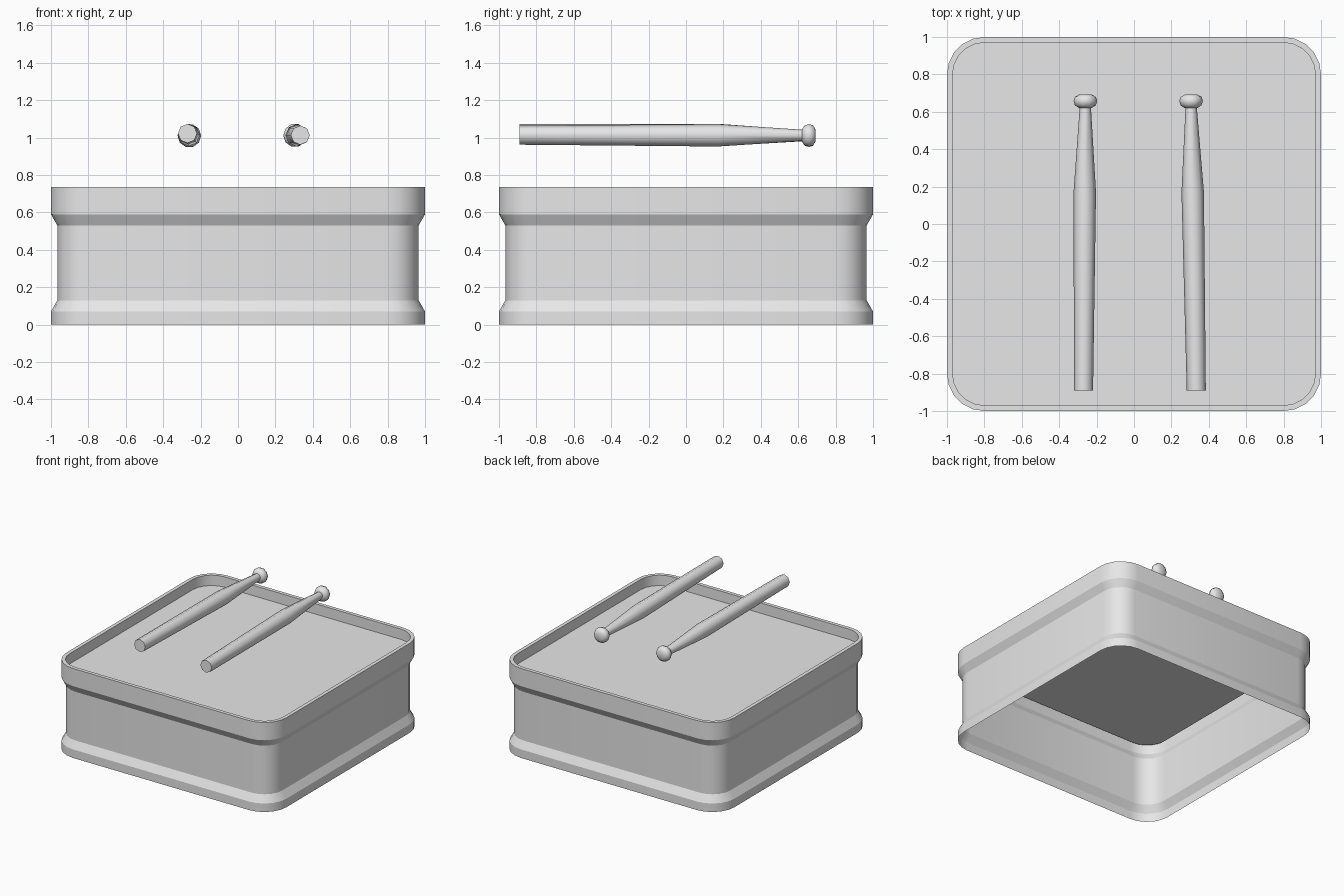
import bpy, bmesh, math
from mathutils import Vector

cube = bpy.data.objects.get("Cube")
if cube:
    bpy.data.objects.remove(cube, do_unlink=True)

grey = bpy.data.materials.new("plain grey")
grey.use_nodes = True
grey.diffuse_color = (0.8, 0.8, 0.8, 1)
grey.node_tree.nodes["Principled BSDF"].inputs["Base Color"].default_value = (0.8, 0.8, 0.8, 1)


def loft(name, rings, cap_start, cap_end, smooth):
    """Skin a stack of counter-clockwise rings into one object."""
    bm = bmesh.new()
    loops = [[bm.verts.new(p) for p in ring] for ring in rings]
    n = len(loops[0])
    for a, b in zip(loops, loops[1:]):
        for i in range(n):
            j = (i + 1) % n
            bm.faces.new((a[i], a[j], b[j], b[i]))
    if cap_start:
        bm.faces.new(loops[0][::-1])
    if cap_end:
        bm.faces.new(loops[-1])
    mesh = bpy.data.meshes.new(name)
    bm.to_mesh(mesh)
    bm.free()
    mesh.materials.append(grey)
    obj = bpy.data.objects.new(name, mesh)
    bpy.context.collection.objects.link(obj)
    bpy.ops.object.select_all(action='DESELECT')
    obj.select_set(True)
    bpy.context.view_layer.objects.active = obj
    bpy.ops.object.shade_smooth_by_angle(angle=math.radians(smooth))
    return obj


def rounded_square(inset, z, radius=0.2, steps=5):
    r, c = radius - inset, 1 - radius
    points = []
    for q in range(4):
        mid = math.radians(45 + 90 * q)
        cx, cy = math.copysign(c, math.cos(mid)), math.copysign(c, math.sin(mid))
        for s in range(steps + 1):
            t = math.radians(90 * (q + s / steps))
            points.append((cx + r * math.cos(t), cy + r * math.sin(t), z))
    return points


def circle(radius, z, sides):
    return [(radius * math.cos(2 * math.pi * i / sides),
             radius * math.sin(2 * math.pi * i / sides), z) for i in range(sides)]


# Drum shell: hollow, open below, flared bands at the bottom and top, raised lip
HEAD_Z = 0.65
shell = [(0, 0), (0, 0.07), (0.034, 0.13), (0.034, 0.53), (0, 0.59),
         (0, 0.735), (0.03, 0.735), (0.03, HEAD_Z)]
loft("drum_shell", [rounded_square(i, z) for i, z in shell], False, False, 20)

# Drum head: flat skin recessed inside the lip
loft("drum_head", [rounded_square(0.03, HEAD_Z)], False, True, 20)

# Sticks: tapered eight-sided shaft with a flattened bead on the end
shaft = [(0.051, 0), (0.060, 1.06), (0.029, 1.53)]
bead = [(0.034, 1.51), (0.056, 1.525), (0.063, 1.548), (0.056, 1.57), (0.032, 1.583)]
sticks = {"right": ((-0.27, -0.89, 1.022), (-0.26, 0.66, 1.01)),
          "left": ((0.333, -0.89, 1.013), (0.305, 0.66, 1.012))}
for side, (butt, tip) in sticks.items():
    axis = (Vector(tip) - Vector(butt)).to_track_quat('Z', 'Y')
    for part, profile, sides in (("shaft", shaft, 8), ("bead", bead, 10)):
        obj = loft(f"{side}_stick_{part}", [circle(r, z, sides) for r, z in profile],
                   True, True, 50)
        obj.rotation_euler = axis.to_euler()
        obj.location = butt
